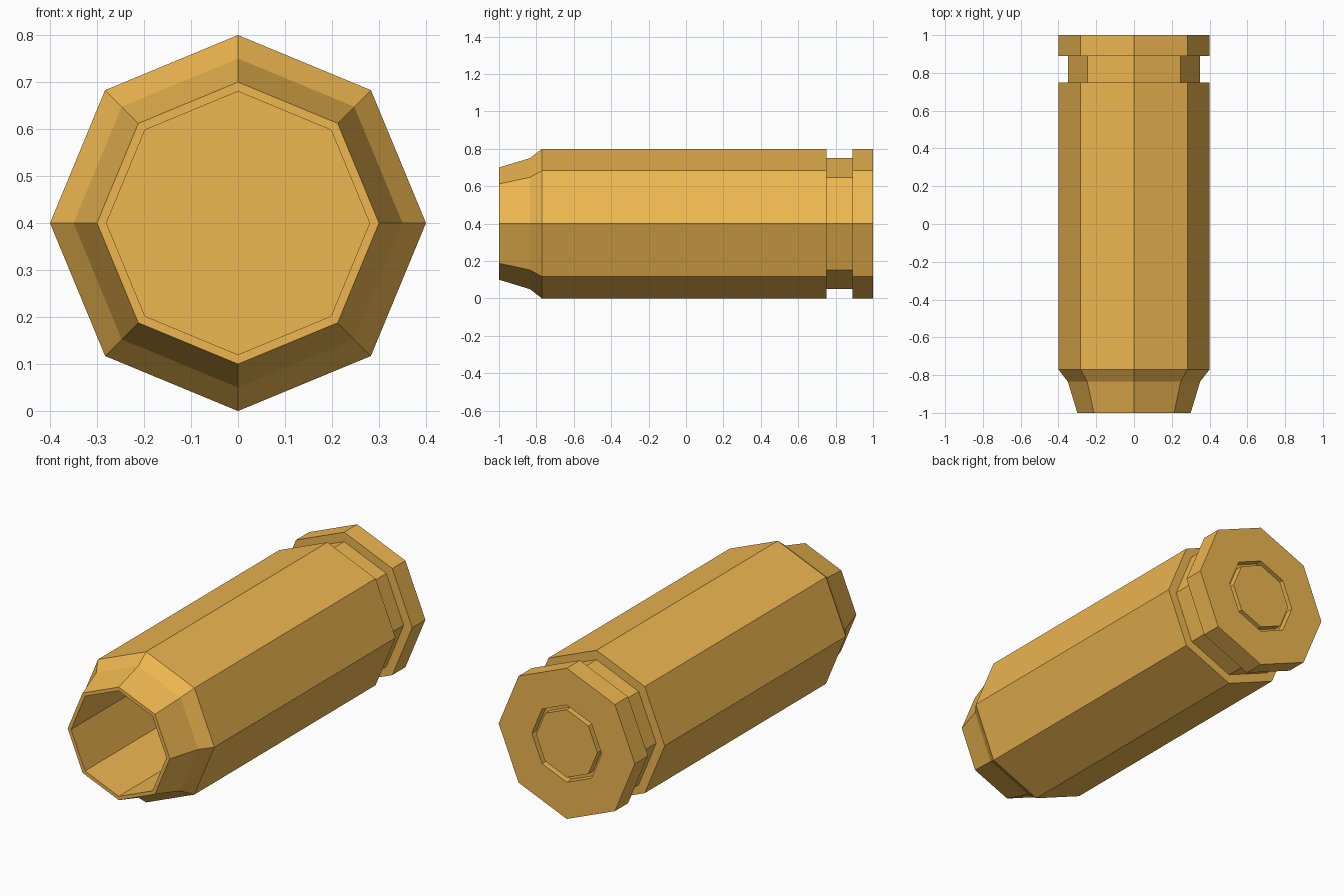
import bpy, bmesh
from math import sin, cos, pi

if "Cube" in bpy.data.objects:
    bpy.data.objects.remove(bpy.data.objects["Cube"])

SIDES = 8
CENTRE_Z = 0.4

brass = bpy.data.materials.new("brass")
brass.diffuse_color = (0.85, 0.47, 0.08, 1)
brass.use_nodes = True
brass.node_tree.nodes["Principled BSDF"].inputs["Base Color"].default_value = brass.diffuse_color


def lathe_y(name, profile):
    """Turn a (radius, y) profile around the long axis; ends close with caps."""
    bm = bmesh.new()
    rings = [[bm.verts.new((r * cos(2 * pi * i / SIDES), y,
                            CENTRE_Z + r * sin(2 * pi * i / SIDES)))
              for i in range(SIDES)] for r, y in profile]
    for a, b in zip(rings, rings[1:]):
        for i in range(SIDES):
            j = (i + 1) % SIDES
            bm.faces.new((a[i], a[j], b[j], b[i]))
    bm.faces.new(rings[0])
    bm.faces.new(rings[-1])
    bmesh.ops.recalc_face_normals(bm, faces=bm.faces)
    mesh = bpy.data.meshes.new(name)
    bm.to_mesh(mesh)
    bm.free()
    mesh.materials.append(brass)
    obj = bpy.data.objects.new(name, mesh)
    bpy.context.collection.objects.link(obj)
    return obj


# One closed shell: cavity floor, mouth, tapered neck, body, groove, rim, recessed ring, cap
lathe_y("casing", [
    (0.28, 0.72), (0.28, -1.0),                  # cavity wall
    (0.30, -1.0), (0.35, -0.835), (0.40, -0.77),  # mouth lip and neck
    (0.40, 0.75), (0.35, 0.75),                  # body
    (0.35, 0.89), (0.40, 0.89), (0.40, 1.0),     # extractor groove and rim
    (0.205, 1.0), (0.205, 0.96),                 # ring channel in the base
    (0.18, 0.96), (0.18, 1.0),                   # central cap
])
